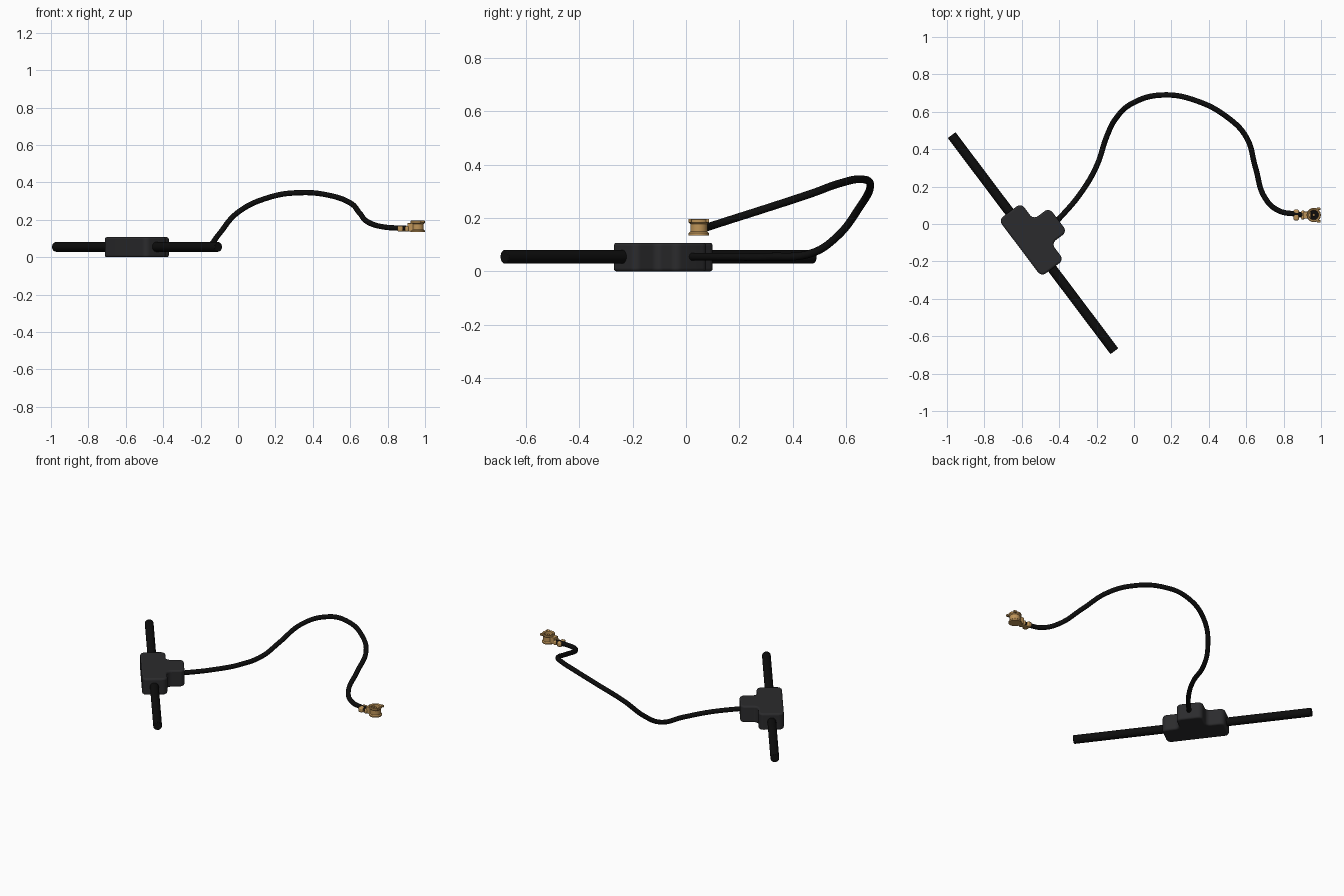
import bpy, bmesh, math
from mathutils import Vector, Matrix

if "Cube" in bpy.data.objects:
    bpy.data.objects.remove(bpy.data.objects["Cube"])

def material(name, rgb):
    m = bpy.data.materials.new(name)
    m.diffuse_color = (*rgb, 1)
    m.use_nodes = True
    m.node_tree.nodes["Principled BSDF"].inputs["Base Color"].default_value = m.diffuse_color
    return m

RUBBER = material("black_rubber", (0.004, 0.004, 0.004))
HOUSING = material("dark_plastic", (0.024, 0.024, 0.026))
GOLD = material("gold", (0.52, 0.30, 0.10))

def make(name, bm, mat, bevel=0, segments=2):
    bmesh.ops.recalc_face_normals(bm, faces=bm.faces)
    me = bpy.data.meshes.new(name)
    bm.to_mesh(me)
    bm.free()
    ob = bpy.data.objects.new(name, me)
    bpy.context.collection.objects.link(ob)
    me.materials.append(mat)
    bpy.ops.object.select_all(action='DESELECT')
    bpy.context.view_layer.objects.active = ob
    ob.select_set(True)
    if bevel:
        mod = ob.modifiers.new("Bevel", 'BEVEL')
        mod.width, mod.segments = bevel, segments
        mod.limit_method, mod.angle_limit = 'ANGLE', math.radians(50)
    bpy.ops.object.shade_smooth_by_angle(angle=math.radians(35))
    return ob

def prism(outline, z0, z1):
    bm = bmesh.new()
    f = bm.faces.new([bm.verts.new((x, y, z0)) for x, y in outline])
    ext = bmesh.ops.extrude_face_region(bm, geom=[f])
    vs = [v for v in ext['geom'] if isinstance(v, bmesh.types.BMVert)]
    bmesh.ops.translate(bm, vec=(0, 0, z1 - z0), verts=vs)
    return bm

def fillet(corners, r, steps=6):
    pts = []
    for i, c in enumerate(corners):
        c = Vector(c)
        a = (Vector(corners[i - 1]) - c).normalized() * r
        b = (Vector(corners[(i + 1) % len(corners)]) - c).normalized() * r
        for k in range(steps + 1):
            t = math.pi / 2 * k / steps
            pts.append(tuple(c + a * (1 - math.sin(t)) + b * (1 - math.cos(t))))
    return pts

def box(name, x0, x1, y0, y1, z0, z1, mat, bevel=0.003):
    return make(name, prism([(x0, y0), (x1, y0), (x1, y1), (x0, y1)], z0, z1), mat, bevel)

def lathe(name, profile, centre, mat, sides=32):
    bm = bmesh.new()
    vs = [bm.verts.new((r, 0, z)) for r, z in profile]
    es = [bm.edges.new(p) for p in zip(vs, vs[1:])]
    bmesh.ops.spin(bm, geom=vs + es, angle=2 * math.pi, steps=sides,
                   axis=(0, 0, 1), cent=(0, 0, 0))
    bmesh.ops.remove_doubles(bm, verts=bm.verts, dist=1e-5)
    bmesh.ops.translate(bm, vec=centre, verts=bm.verts)
    return make(name, bm, mat)

ANGLE = math.atan2(-1.155, 0.87)

# T-shaped housing, with the stem on the cable side
T = [(-.19, -.072), (.19, -.072), (.19, .078), (.08, .078),
     (.08, .203 - .02), (-.08, .203 - .02), (-.08, .078), (-.19, .078)]
bm = prism(fillet(T, 0.03), 0.0, 0.107)
bm.transform(Matrix.Translation((-0.552, -0.087, 0)) @ Matrix.Rotation(ANGLE, 4, 'Z'))
make("housing", bm, HOUSING, 0.01, 3)

# Antenna rod passing through the housing
bm = bmesh.new()
bmesh.ops.create_cone(bm, cap_ends=True, segments=24, radius1=0.026, radius2=0.026, depth=1.446)
bm.transform(Matrix.Translation((-0.54, -0.1025, 0.055)) @ Matrix.Rotation(ANGLE, 4, 'Z')
             @ Matrix.Rotation(math.pi / 2, 4, 'Y'))
make("antenna_rod", bm, RUBBER, 0.003)

# Looping cable
path = [(-.45, -.02, .055), (-.39, .04, .055), (-.285, .165, .055), (-.20, .31, .055),
        (-.145, .47, .068), (-.10, .56, .125), (0, .65, .24), (.16, .69, .318),
        (.33, .66, .345), (.50, .57, .328), (.60, .465, .29), (.65, .30, .236),
        (.70, .14, .185), (.77, .073, .163), (.87, .053, .155), (.90, .05, .154)]
cu = bpy.data.curves.new("cable", 'CURVE')
cu.dimensions = '3D'
cu.bevel_depth, cu.bevel_resolution, cu.resolution_u = 0.0145, 4, 10
cu.use_fill_caps = True
sp = cu.splines.new('BEZIER')
sp.bezier_points.add(len(path) - 1)
for p, co in zip(sp.bezier_points, path):
    p.co = co
    p.handle_left_type = p.handle_right_type = 'AUTO'
cu.materials.append(RUBBER)
cable = bpy.data.objects.new("cable", cu)
bpy.context.collection.objects.link(cable)
bpy.ops.object.select_all(action='DESELECT')
bpy.context.view_layer.objects.active = cable
cable.select_set(True)
bpy.ops.object.convert(target='MESH')
bpy.ops.object.shade_smooth_by_angle(angle=math.radians(40))

# Connector: base strip, crimp bands around the cable, and neck
CY = 0.048
box("connector_strip", .855, .94, CY - .014, CY + .014, .137, .144, GOLD, 0.002)
for name, x0, x1, w, top in [("rear_crimp", .853, .882, .029, .168),
                             ("front_crimp", .893, .913, .024, .166)]:
    box(name, x0, x1, CY - w, CY + w, .137, top, GOLD, 0.007)
box("connector_neck", .905, .945, CY - .019, CY + .019, .139, .183, GOLD)

# Round socket with flared lips, open at the top
SC = (.961, CY, 0)
lathe("socket_shell", [(0, .135), (.038, .135), (.038, .143), (.032, .149), (.032, .178),
                       (.038, .184), (.038, .194), (.034, .196), (.026, .192),
                       (.025, .160), (0, .160)], SC, GOLD)
lathe("socket_insulator", [(0, .166), (.0252, .166), (.0252, .158), (0, .158)], SC, RUBBER)
lathe("socket_pin", [(0, .186), (.006, .184), (.008, .180), (.008, .160), (0, .160)], SC, GOLD, 16)

# Side clips that stand at the socket's outer corners
for s, side in ((-1, "front"), (1, "back")):
    y = CY + s * .033
    box(side + "_clip", .976, .998, y - .006, y + .006, .183, .196, GOLD)
